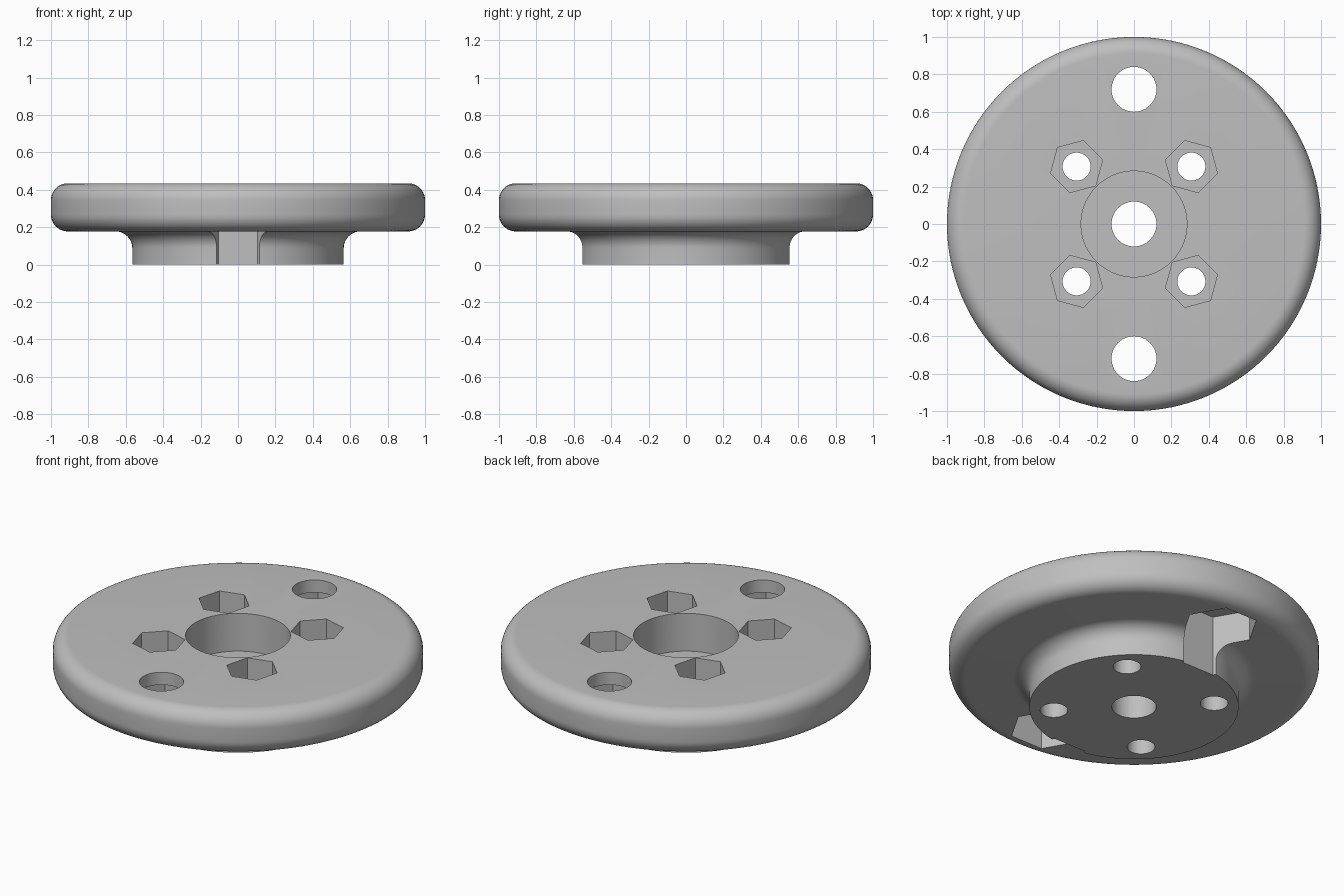
import bpy, bmesh
from math import sin, cos, pi, radians

cube = bpy.data.objects.get("Cube")
if cube:
    bpy.data.objects.remove(cube, do_unlink=True)

TOP, UNDER, HUB_R = 0.435, 0.178, 0.565
FILLET = 0.09

grey = bpy.data.materials.new("plain grey")
grey.use_nodes = True
colour = (0.52, 0.52, 0.52, 1)
grey.diffuse_color = colour
grey.node_tree.nodes["Principled BSDF"].inputs["Base Color"].default_value = colour


def arc(cx, cz, r, start, end, steps=10):
    angles = [radians(start + (end - start) * i / steps) for i in range(steps + 1)]
    return [(cx + r * cos(a), cz + r * sin(a)) for a in angles]


def lathe(name, profile, segments):
    """Turn an (r, z) profile, running from axis to axis, about z."""
    bm = bmesh.new()
    verts = [bm.verts.new((r, 0, z)) for r, z in profile]
    edges = [bm.edges.new(pair) for pair in zip(verts, verts[1:])]
    bmesh.ops.spin(bm, geom=verts + edges, cent=(0, 0, 0), axis=(0, 0, 1),
                   angle=2 * pi, steps=segments, use_duplicate=False)
    bmesh.ops.remove_doubles(bm, verts=bm.verts, dist=1e-5)
    bmesh.ops.recalc_face_normals(bm, faces=bm.faces)
    mesh = bpy.data.meshes.new(name)
    bm.to_mesh(mesh)
    bm.free()
    obj = bpy.data.objects.new(name, mesh)
    bpy.context.collection.objects.link(obj)
    mesh.materials.append(grey)
    return obj


def cut(target, x, y, radius, low, high, sides=48, turn=0):
    """Subtract an upright prism from the target."""
    bpy.ops.mesh.primitive_cylinder_add(vertices=sides, radius=radius, depth=high - low,
                                        location=(x, y, (low + high) / 2),
                                        rotation=(0, 0, radians(turn)))
    cutter = bpy.context.object
    cutter.hide_render = True
    cutter.data.materials.append(grey)
    bpy.context.view_layer.objects.active = target
    mod = target.modifiers.new("cut", "BOOLEAN")
    mod.operation, mod.solver, mod.object = "DIFFERENCE", "EXACT", cutter
    bpy.ops.object.modifier_apply(modifier=mod.name)
    bpy.data.objects.remove(cutter, do_unlink=True)


# Rounded disc with a filleted hub below
rim = 1 - FILLET
profile = [(0, 0), (HUB_R, 0)]
profile += arc(HUB_R + FILLET, UNDER - FILLET, FILLET, 180, 90)
profile += arc(rim, UNDER + FILLET, FILLET, -90, 0)
profile += arc(rim, TOP - FILLET, FILLET, 0, 90)
profile += [(0, TOP)]
disc = lathe("wheel_disc", profile, 128)

# Centre bore and its wide recess
cut(disc, 0, 0, 0.12, -0.2, 0.7)
cut(disc, 0, 0, 0.283, 0.21, 0.7, sides=72)

# Four screw holes with hexagonal recesses on top
for sx in (-1, 1):
    for sy in (-1, 1):
        x, y = 0.307 * sx, 0.307 * sy
        cut(disc, x, y, 0.075, -0.2, 0.7, sides=32)
        cut(disc, x, y, 0.144, 0.21, 0.7, sides=6, turn=-45 * sx * sy)

# Two outer holes with hexagonal recesses underneath
for sy in (-1, 1):
    cut(disc, 0, 0.72 * sy, 0.12, -0.2, 0.7)
    cut(disc, 0, 0.72 * sy, 0.21, -0.2, 0.36, sides=6, turn=30)

bpy.ops.object.select_all(action="DESELECT")
disc.select_set(True)
bpy.context.view_layer.objects.active = disc
bpy.ops.object.shade_smooth_by_angle(angle=radians(30))
